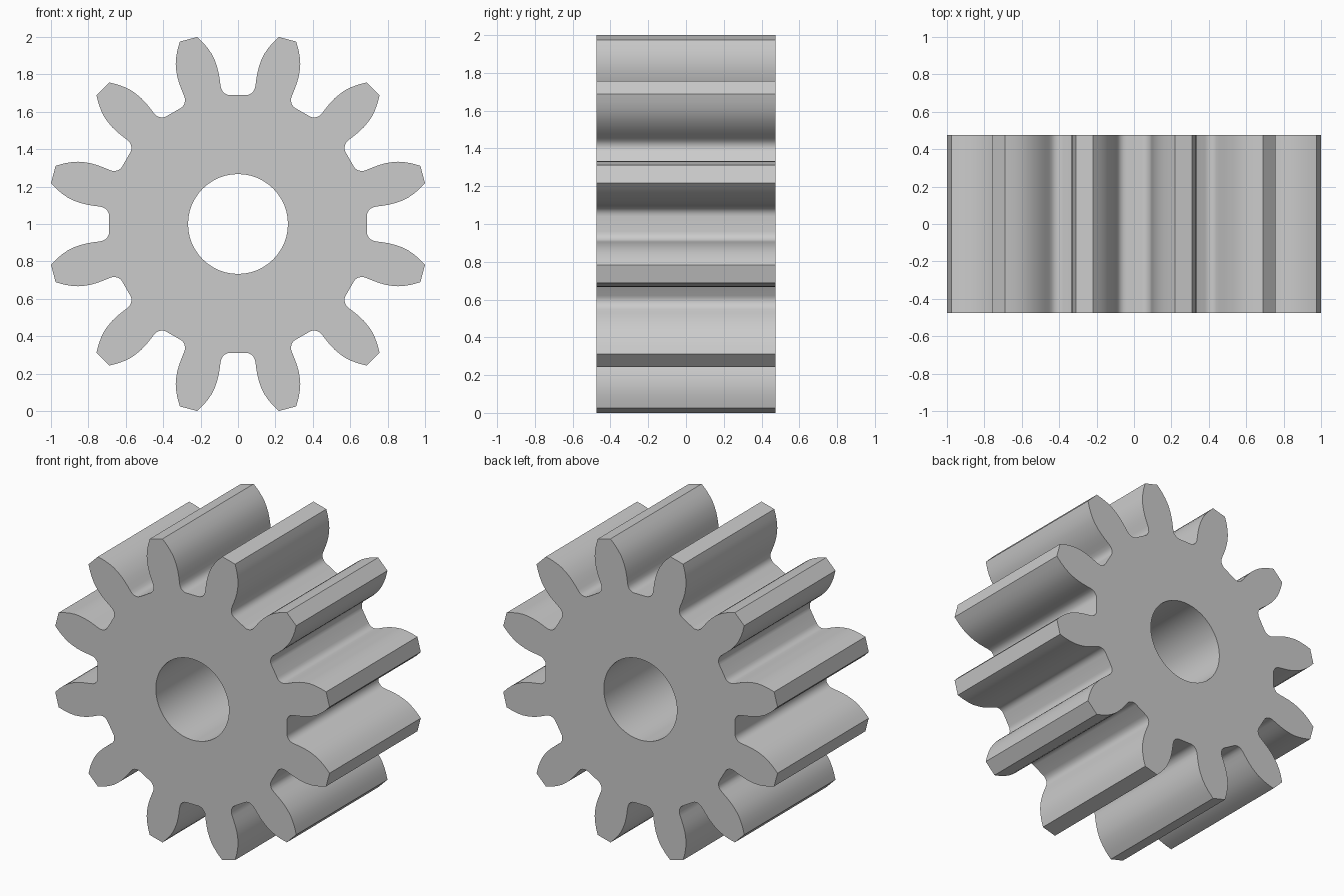
import bpy, bmesh, math

if "Cube" in bpy.data.objects:
    bpy.data.objects.remove(bpy.data.objects["Cube"])

TEETH, HALF_DEPTH, BORE_R, BORE_SIDES = 12, 0.475, 0.267, 48
CENTER_Z = 1.0

# Half of one tooth gap: (sideways from gap axis, distance from gear centre), root to tip
half_gap = [(0.04, 0.69), (0.055, 0.691), (0.07, 0.698), (0.082, 0.709), (0.09, 0.724),
            (0.094, 0.745), (0.098, 0.775), (0.104, 0.81), (0.112, 0.842), (0.124, 0.875),
            (0.139, 0.907), (0.16, 0.938), (0.186, 0.969), (0.218, 1.0)]
gap = [(-x, r) for x, r in reversed(half_gap)] + half_gap

# Full toothed outline
outline = []
for i in range(TEETH):
    a = -2 * math.pi * i / TEETH
    c, s = math.cos(a), math.sin(a)
    outline += [(x * c - r * s, x * s + r * c) for x, r in gap]
bore = [(BORE_R * math.cos(2 * math.pi * i / BORE_SIDES),
         BORE_R * math.sin(2 * math.pi * i / BORE_SIDES)) for i in range(BORE_SIDES)]

bm = bmesh.new()


def add_loop(points):
    verts = [bm.verts.new((x, -HALF_DEPTH, z + CENTER_Z)) for x, z in points]
    return [bm.edges.new((v, verts[(i + 1) % len(verts)])) for i, v in enumerate(verts)]


# Front face with bore, then extruded to full width
edges = add_loop(outline) + add_loop(bore)
bmesh.ops.triangle_fill(bm, edges=edges, use_beauty=True, normal=(0, -1, 0))
ext = bmesh.ops.extrude_face_region(bm, geom=bm.faces[:], use_keep_orig=True)
back = [g for g in ext["geom"] if isinstance(g, bmesh.types.BMVert)]
bmesh.ops.translate(bm, verts=back, vec=(0, 2 * HALF_DEPTH, 0))
bmesh.ops.recalc_face_normals(bm, faces=bm.faces[:])

mesh = bpy.data.meshes.new("spur_gear")
bm.to_mesh(mesh)
bm.free()
gear = bpy.data.objects.new("spur_gear", mesh)
bpy.context.collection.objects.link(gear)

# Smooth flanks, sharp tips and rims
bpy.context.view_layer.objects.active = gear
gear.select_set(True)
bpy.ops.object.shade_smooth_by_angle(angle=math.radians(30))
